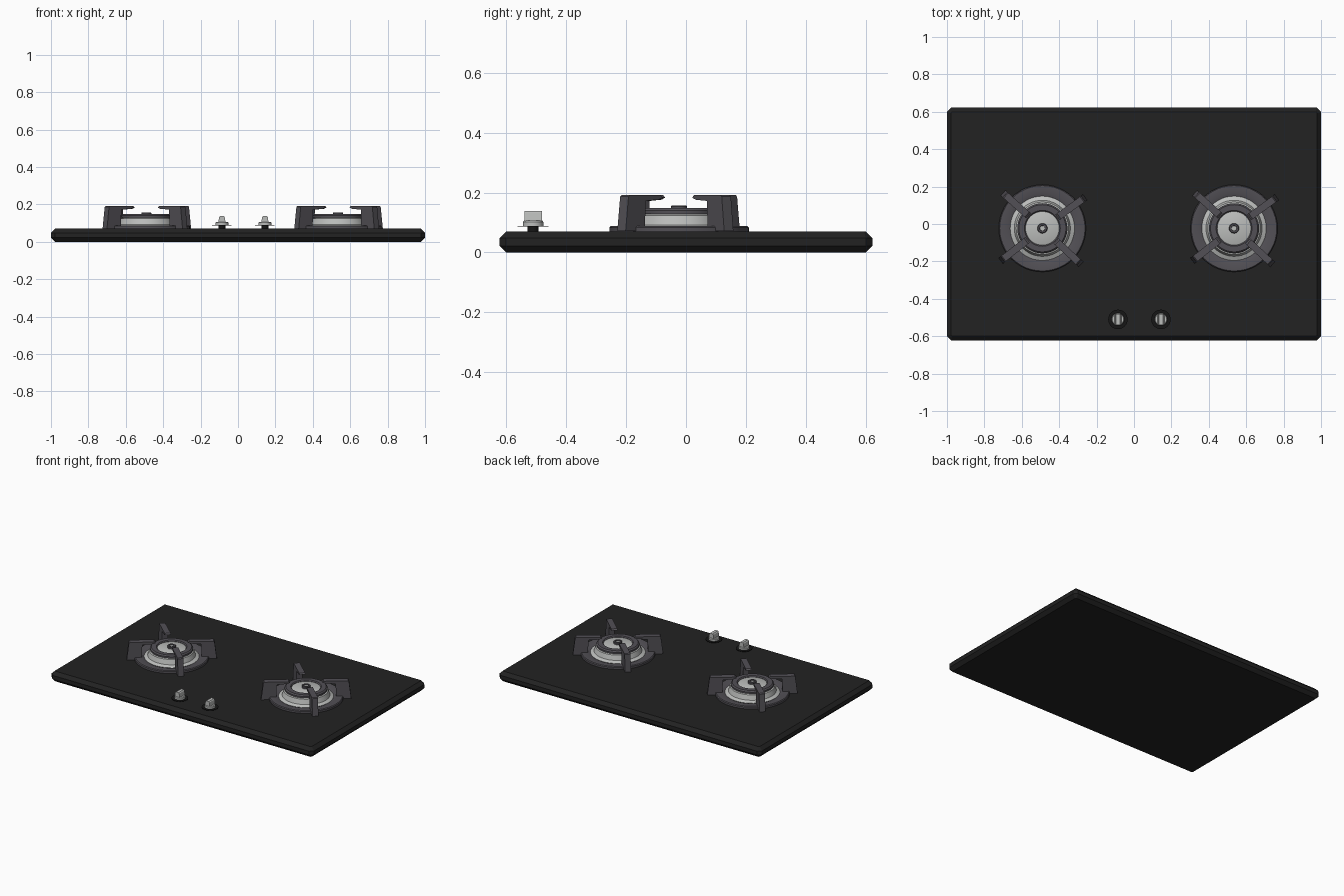
import bpy, bmesh, math
from mathutils import Matrix, Vector

if "Cube" in bpy.data.objects:
    bpy.data.objects.remove(bpy.data.objects["Cube"])


def material(name, rgb):
    m = bpy.data.materials.new(name)
    m.diffuse_color = (*rgb, 1)
    m.use_nodes = True
    m.node_tree.nodes["Principled BSDF"].inputs["Base Color"].default_value = m.diffuse_color
    return m


GLASS = material("black_glass", (0.016, 0.016, 0.016))
IRON = material("cast_iron", (0.085, 0.080, 0.092))
STEEL = material("brushed_steel", (0.50, 0.51, 0.50))
BLACK = material("matte_black", (0.008, 0.008, 0.008))


def finish(name, bm, mat, matrix=Matrix(), smooth=False):
    bmesh.ops.recalc_face_normals(bm, faces=bm.faces)
    me = bpy.data.meshes.new(name)
    bm.to_mesh(me)
    bm.free()
    me.materials.append(mat)
    ob = bpy.data.objects.new(name, me)
    ob.matrix_world = matrix
    bpy.context.collection.objects.link(ob)
    if smooth:
        bpy.ops.object.select_all(action='DESELECT')
        ob.select_set(True)
        bpy.context.view_layer.objects.active = ob
        bpy.ops.object.shade_smooth_by_angle(angle=math.radians(30))
    return ob


def loft(bm, rings, caps=True):
    """Skin a list of equal-length point rings."""
    loops = [[bm.verts.new(p) for p in r] for r in rings]
    n = len(loops[0])
    for a, b in zip(loops, loops[1:]):
        for i in range(n):
            bm.faces.new((a[i], a[(i + 1) % n], b[(i + 1) % n], b[i]))
    if caps:
        bm.faces.new(loops[0])
        bm.faces.new(loops[-1])


def lathe(name, profile, mat, x, y, closed=False, n=48):
    """Turn (radius, z) points; closed profiles make rings."""
    if closed:
        profile = profile + profile[:1]
    bm = bmesh.new()
    loft(bm, [[(r * math.cos(math.tau * i / n), r * math.sin(math.tau * i / n), z)
               for i in range(n)] for r, z in profile], caps=not closed)
    bmesh.ops.remove_doubles(bm, verts=bm.verts, dist=1e-5)
    return finish(name, bm, mat, Matrix.Translation((x, y, 0)), True)


def extrude_profile(name, points, half, mat, matrix):
    """Extrude an x-z outline to +-half in y."""
    bm = bmesh.new()
    loft(bm, [[(px, s * half, pz) for px, pz in points] for s in (-1, 1)])
    return finish(name, bm, mat, matrix)


# Glass slab with bevelled edges and clipped corners
def octagon(inset, cut, z):
    a, b = 1 - inset, 0.622 - inset
    return [(a, -b + cut, z), (a, b - cut, z), (a - cut, b, z), (-a + cut, b, z),
            (-a, b - cut, z), (-a, -b + cut, z), (-a + cut, -b, z), (a - cut, -b, z)]


bm = bmesh.new()
loft(bm, [octagon(0.022, 0.006, 0), octagon(0, 0.022, 0.022),
          octagon(0, 0.022, 0.048), octagon(0.022, 0.006, 0.07)])
finish("cooktop_slab", bm, GLASS)

# Pan support: post with an inward finger, outline in (radius, z)
ARM = [(0.282, 0.071), (0.268, 0.186), (0.262, 0.191), (0.110, 0.191),
       (0.100, 0.183), (0.120, 0.176), (0.184, 0.172), (0.188, 0.071)]

for side, x in (("left", -0.49), ("right", 0.535)):
    y = -0.023
    lathe(side + "_base_ring", [(0.233, 0.07), (0.233, 0.083), (0.228, 0.088),
                                (0.190, 0.088), (0.168, 0.080), (0.168, 0.07)],
          IRON, x, y, closed=True)
    lathe(side + "_burner_body", [(0.172, 0.069), (0.172, 0.082), (0.150, 0.092), (0.140, 0.124),
                                  (0.124, 0.130), (0.124, 0.137)], STEEL, x, y)
    lathe(side + "_burner_ring", [(0.134, 0.129), (0.134, 0.140), (0.126, 0.148),
                                  (0.096, 0.148), (0.090, 0.142), (0.090, 0.129)],
          IRON, x, y, closed=True)
    lathe(side + "_burner_cap", [(0.092, 0.130), (0.092, 0.139), (0.086, 0.142)], STEEL, x, y)
    lathe(side + "_cap_ring", [(0.027, 0.140), (0.027, 0.154), (0.024, 0.157),
                               (0.015, 0.157), (0.013, 0.150), (0.013, 0.140)],
          IRON, x, y, closed=True, n=24)
    lathe(side + "_cap_pin", [(0.0135, 0.140), (0.0135, 0.152)], STEEL, x, y, n=24)
    for i, deg in enumerate((36, 138, 218, 317)):
        extrude_profile(f"{side}_pan_support_{i + 1}", ARM, 0.019, IRON,
                        Matrix.Translation((x, y, 0)) @ Matrix.Rotation(math.radians(deg), 4, 'Z'))

# Control knobs: thin skirt, round base and grip bar
for side, x in (("left", -0.086), ("right", 0.144)):
    y = -0.51
    lathe(side + "_knob_skirt", [(0.052, 0.086), (0.052, 0.089)], BLACK, x, y, n=32)
    lathe(side + "_knob_stem", [(0.018, 0.069), (0.018, 0.087)], BLACK, x, y, n=24)
    lathe(side + "_knob_base", [(0.034, 0.088), (0.034, 0.102), (0.030, 0.107)], STEEL, x, y, n=32)
    extrude_profile(side + "_knob_grip", [(-0.019, 0.105), (-0.015, 0.132), (-0.010, 0.138),
                                          (0.010, 0.138), (0.015, 0.132), (0.019, 0.105)],
                    0.029, STEEL, Matrix.Translation((x, y, 0)))
